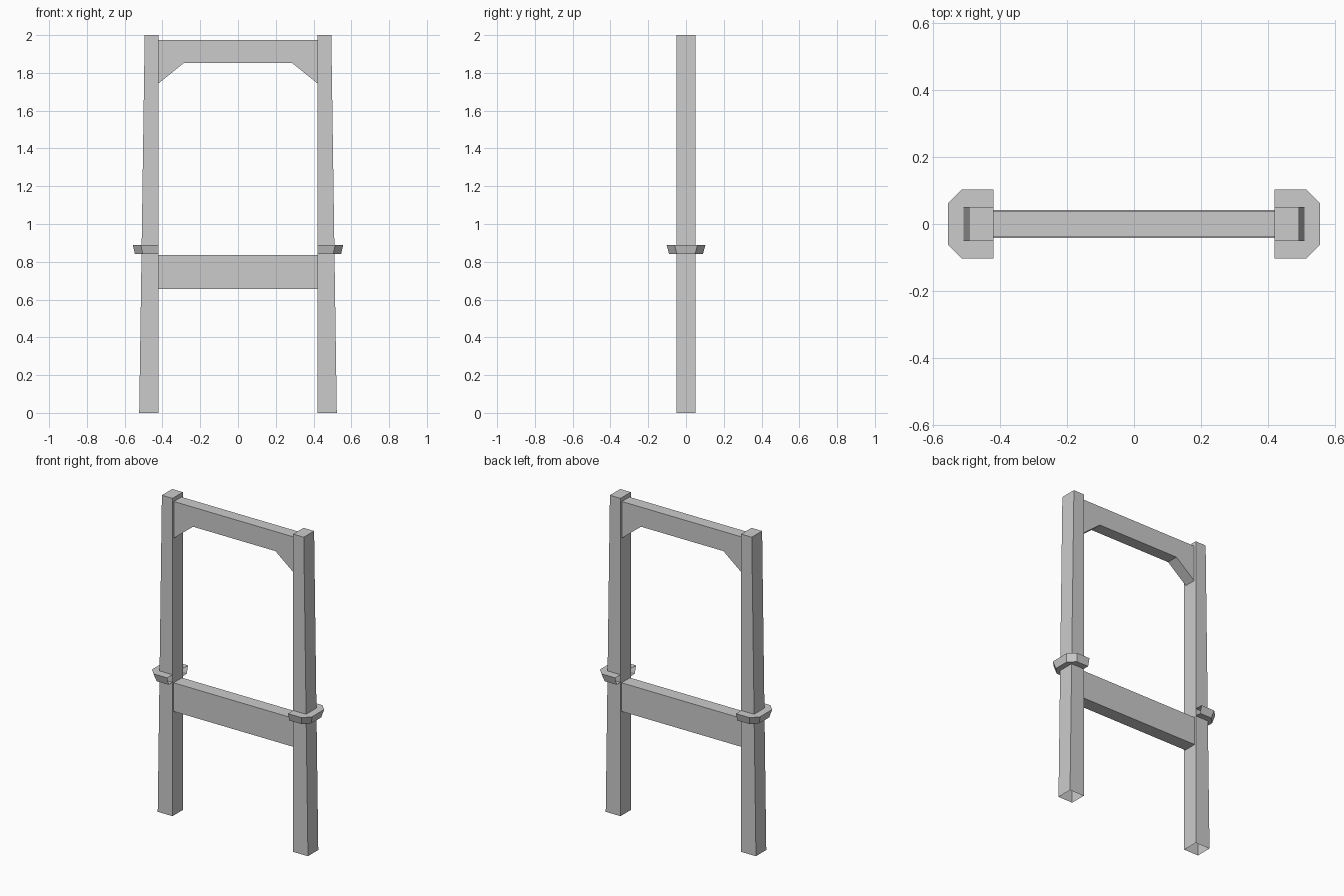
import bpy, bmesh

if "Cube" in bpy.data.objects:
    bpy.data.objects.remove(bpy.data.objects["Cube"])


def loft(name, ring_a, ring_b, cap_a=True, cap_b=True, skip=(), mirror=False):
    """Join two matching rings with quads; optionally cap ends and leave some sides open."""
    bm = bmesh.new()
    a = [bm.verts.new(p) for p in ring_a]
    b = [bm.verts.new(p) for p in ring_b]
    n = len(a)
    for i in range(n):
        if i not in skip:
            j = (i + 1) % n
            bm.faces.new((a[i], a[j], b[j], b[i]))
    if cap_a:
        bm.faces.new(a[::-1])
    if cap_b:
        bm.faces.new(b)
    bmesh.ops.recalc_face_normals(bm, faces=bm.faces[:])
    mesh = bpy.data.meshes.new(name)
    bm.to_mesh(mesh)
    bm.free()
    obj = bpy.data.objects.new(name, mesh)
    bpy.context.collection.objects.link(obj)
    if mirror:
        mod = obj.modifiers.new("Mirror", 'MIRROR')
        mod.use_axis[0] = True
        mod.use_mirror_merge = False
    return obj


INNER = 0.42  # inner face of the posts


# Tapered posts, open underneath
def post_ring(outer, z, hy=0.0515):
    return [(INNER, -hy, z), (outer, -hy, z), (outer, hy, z), (INNER, hy, z)]


loft("side_posts", post_ring(0.523, 0), post_ring(0.494, 2), cap_a=False, mirror=True)


# Half-octagon collars flaring upward, open on the inner side
def collar_ring(outer, hy, z, chamfer=0.042):
    xc, yc = outer - chamfer, hy - chamfer
    return [(INNER, -hy, z), (xc, -hy, z), (outer, -yc, z),
            (outer, yc, z), (xc, hy, z), (INNER, hy, z)]


loft("post_collars", collar_ring(0.546, 0.09, 0.842), collar_ring(0.557, 0.103, 0.89),
     skip=(5,), mirror=True)


# Cross rails: front outline extruded through the depth, open where they meet the posts
def rail(name, outline, hy, skip):
    loft(name, [(x, -hy, z) for x, z in outline], [(x, hy, z) for x, z in outline], skip=skip)


rail("lower_rail", [(-INNER, 0.656), (INNER, 0.656), (INNER, 0.836), (-INNER, 0.836)],
     0.042, (1, 3))
rail("top_rail", [(-INNER, 1.745), (-0.287, 1.852), (0.287, 1.852), (INNER, 1.745),
                  (INNER, 1.975), (-INNER, 1.975)], 0.0375, (3, 5))
